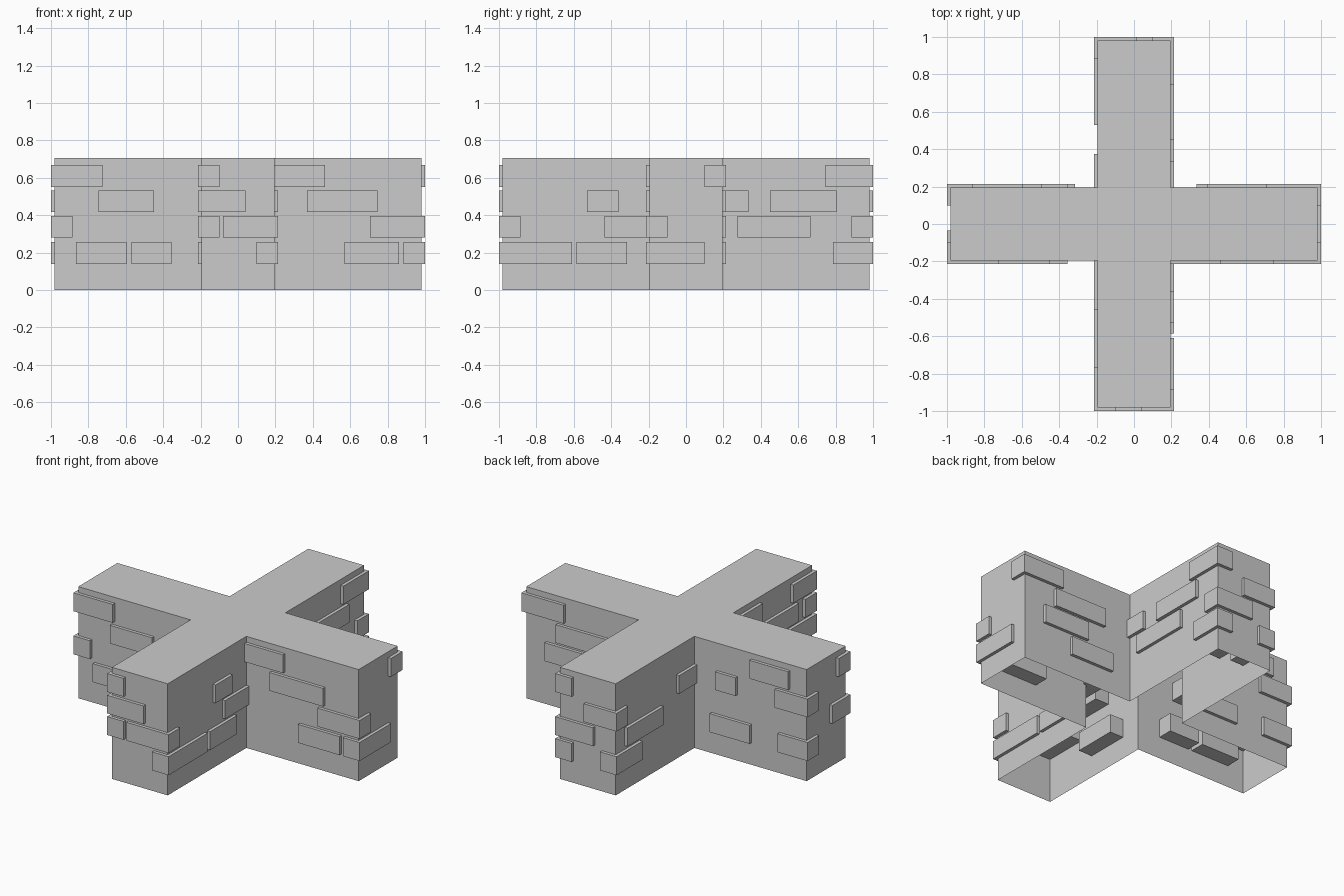
import bpy, bmesh

if "Cube" in bpy.data.objects:
    bpy.data.objects.remove(bpy.data.objects["Cube"])

W, L, H = 0.195, 0.98, 0.705     # arm half width, arm reach, wall height
OUT, END, D = 0.215, 1.0, 0.115  # brick outer planes and brick depth
ROWS = {'A': (0.14, 0.257), 'B': (0.28, 0.396), 'C': (0.416, 0.531), 'D': (0.552, 0.668)}


def finish(name, bm):
    bmesh.ops.recalc_face_normals(bm, faces=bm.faces)
    me = bpy.data.meshes.new(name)
    bm.to_mesh(me)
    bm.free()
    ob = bpy.data.objects.new(name, me)
    bpy.context.collection.objects.link(ob)


# Cross-shaped wall: extruded plan, open underneath
plan = [(W, -W), (L, -W), (L, W), (W, W), (W, L), (-W, L),
        (-W, W), (-L, W), (-L, -W), (-W, -W), (-W, -L), (W, -L)]
bm = bmesh.new()
top = bm.faces.new([bm.verts.new((x, y, H)) for x, y in plan])
ret = bmesh.ops.extrude_edge_only(bm, edges=top.edges[:])
for v in ret['geom']:
    if isinstance(v, bmesh.types.BMVert):
        v.co.z = 0
finish("cross_wall", bm)

# Bricks: axis they run along, outer plane (signed), then (row, start, end)
bricks = [
    # long sides of the left and right arms
    ('x', -OUT, [('D', -1, -.725), ('C', -.745, -.45), ('A', -.865, -.595), ('A', -.57, -.355),
                 ('D', .10, .465), ('C', .37, .745), ('B', .705, 1), ('A', .57, .86)]),
    ('x', OUT, [('C', -.495, -.355), ('D', -.865, -.595), ('C', -1, -.77), ('A', -.595, -.315),
                ('A', -1, -.79), ('D', .705, 1), ('C', .39, .76), ('B', .515, .84), ('A', .335, .64)]),
    # long sides of the front and back arms
    ('y', OUT, [('C', -.53, -.36), ('B', -.435, -.10), ('A', -1, -.61), ('A', -.585, -.315),
                ('D', .745, 1), ('C', .10, .335), ('C', .45, .805), ('B', .275, .665), ('A', .785, 1)]),
    ('y', -OUT, [('A', .74, 1), ('B', .53, .89), ('C', .10, .375), ('D', -1, -.765),
                 ('D', -.46, -.10), ('C', -.82, -.46), ('B', -1, -.70), ('A', -.61, -.33)]),
    # arm ends
    ('x', -END, [('C', -OUT, .04), ('B', -.08, OUT)]),
    ('x', END, [('C', -OUT, .015), ('B', -.05, OUT)]),
    ('y', END, [('A', -OUT, .10)]),
    ('y', -END, [('B', -OUT, -.035)]),
]
bm = bmesh.new()
for axis, plane, items in bricks:
    inner = plane - D if plane > 0 else plane + D
    for row, a, b in items:
        z0, z1 = ROWS[row]
        for v in bmesh.ops.create_cube(bm, size=1)['verts']:
            u = b if v.co.x > 0 else a
            w = plane if v.co.y > 0 else inner
            z = z1 if v.co.z > 0 else z0
            v.co = (u, w, z) if axis == 'x' else (w, u, z)
finish("raised_bricks", bm)
